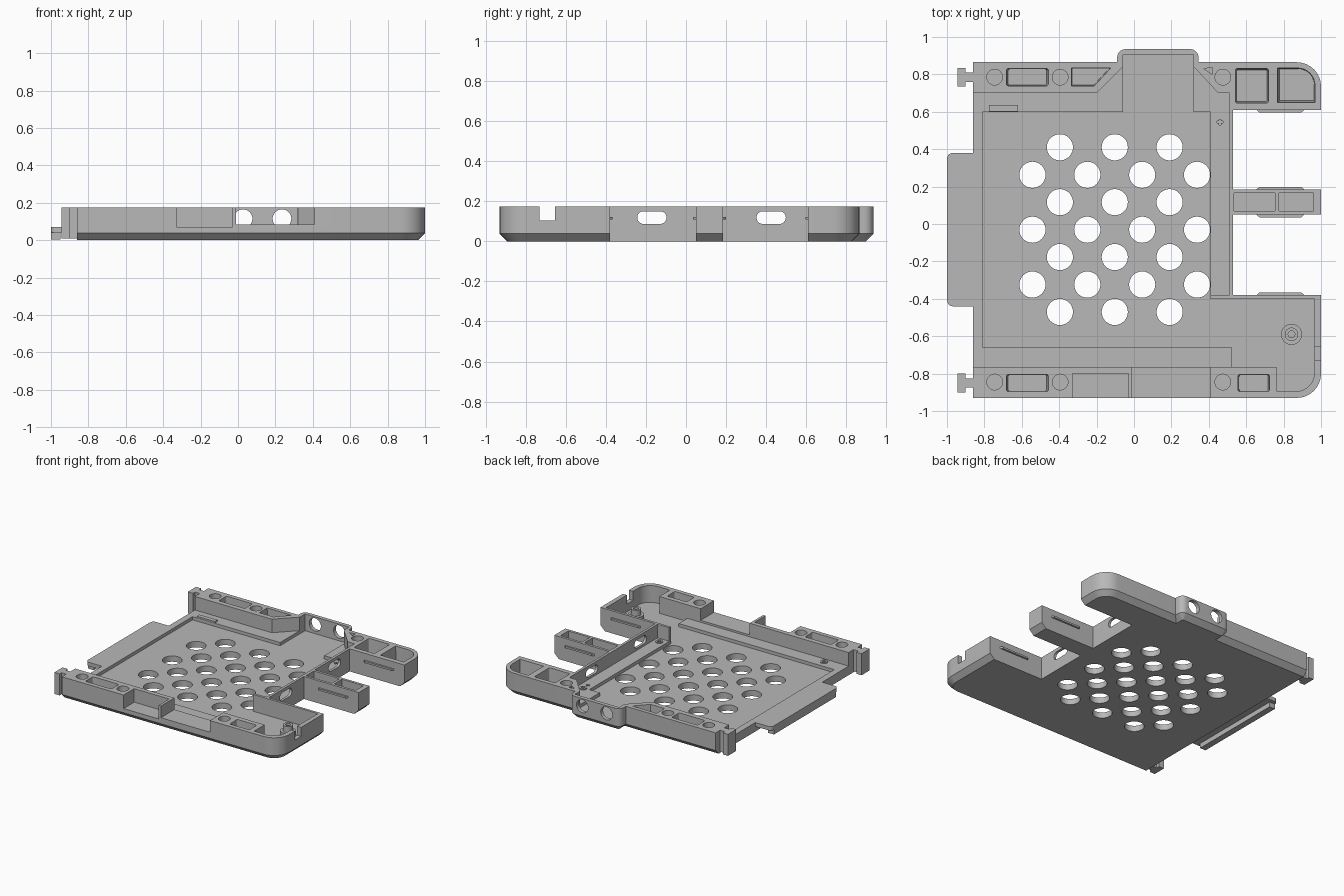
import bpy, bmesh, math
from mathutils import Vector, Matrix

cube = bpy.data.objects.get("Cube")
if cube:
    bpy.data.objects.remove(cube, do_unlink=True)

grey = bpy.data.materials.new("plain grey")
grey.use_nodes = True
GREY = (0.48, 0.48, 0.48, 1)
grey.diffuse_color = GREY
grey.node_tree.nodes["Principled BSDF"].inputs["Base Color"].default_value = GREY

TOP, SHELF, FLOOR, HIGH = 0.175, 0.07, 0.045, 0.3
# prism axes: local z turned to point along x or y
ALONG_X = Matrix(((0, 0, 1), (1, 0, 0), (0, 1, 0))).to_4x4()
ALONG_Y = Matrix(((1, 0, 0), (0, 0, -1), (0, 1, 0))).to_4x4()


def rounded(points, steps=8):
    """Polygon from (x, y) or (x, y, radius) corners."""
    out = []
    for i, p in enumerate(points):
        c = Vector(p[:2])
        if len(p) == 2:
            out.append(c)
            continue
        a = (Vector(points[i - 1][:2]) - c).normalized()
        b = (Vector(points[(i + 1) % len(points)][:2]) - c).normalized()
        centre = c + (a + b) * p[2]
        for k in range(steps + 1):
            t = k / steps * math.pi / 2
            out.append(centre - b * p[2] * math.cos(t) - a * p[2] * math.sin(t))
    return out


def rect(x0, x1, y0, y1, r=0):
    pts = [(x0, y0), (x1, y0), (x1, y1), (x0, y1)]
    return rounded([(*p, r) for p in pts]) if r else rounded(pts)


def circle(x, y, r, n=32):
    return [Vector((x + r * math.cos(k * math.tau / n), y + r * math.sin(k * math.tau / n)))
            for k in range(n)]


def prism(bm, pts, z0, z1, matrix=None, taper=1.0):
    """Extruded polygon; taper shrinks its lower end."""
    mid = sum(pts, Vector((0, 0))) / len(pts)
    low = [bm.verts.new((*(mid + (p - mid) * taper), z0)) for p in pts]
    high = [bm.verts.new((*p, z1)) for p in pts]
    bm.faces.new(low[::-1])
    bm.faces.new(high)
    for i in range(len(pts)):
        j = (i + 1) % len(pts)
        bm.faces.new((low[i], low[j], high[j], high[i]))
    if matrix:
        bmesh.ops.transform(bm, matrix=matrix, verts=low + high)


def finish(name, bm):
    bmesh.ops.recalc_face_normals(bm, faces=bm.faces)
    mesh = bpy.data.meshes.new(name)
    bm.to_mesh(mesh)
    bm.free()
    ob = bpy.data.objects.new(name, mesh)
    bpy.context.collection.objects.link(ob)
    mesh.materials.append(grey)
    return ob


def part(name, *prisms):
    bm = bmesh.new()
    for args in prisms:
        prism(bm, *args)
    return finish(name, bm)


def activate(ob):
    bpy.ops.object.select_all(action='DESELECT')
    bpy.context.view_layer.objects.active = ob
    ob.select_set(True)


def cut(ob, *prisms):
    cutter = part("cutter", *prisms)
    cutter.hide_render = True
    mod = ob.modifiers.new("cut", 'BOOLEAN')
    mod.operation, mod.solver, mod.object = 'DIFFERENCE', 'EXACT', cutter
    activate(ob)
    bpy.ops.object.modifier_apply(modifier=mod.name)
    bpy.data.objects.remove(cutter, do_unlink=True)


# Tray body: one outline with three arms and a rear bulge
outline = rounded([
    (-0.86, -0.93), (1, -0.93, 0.13), (1, -0.38), (0.53, -0.38), (0.53, 0.05), (1, 0.05),
    (1, 0.185), (0.53, 0.185), (0.53, 0.61), (1, 0.61), (1, 0.865, 0.13), (0.345, 0.865),
    (0.345, 0.935, 0.045), (-0.09, 0.935, 0.045), (-0.09, 0.865), (-0.86, 0.865)])
bm = bmesh.new()
prism(bm, outline, 0, TOP)
bmesh.ops.recalc_face_normals(bm, faces=bm.faces)


def on_outer_rim(e):
    m = (e.verts[0].co + e.verts[1].co) / 2
    return all(v.co.z < 0.001 for v in e.verts) and (m.x > 0.99 or abs(m.y) > 0.735)


# Chamfer under the front, rear and right rims
bmesh.ops.bevel(bm, geom=[e for e in bm.edges if on_outer_rim(e)], offset=0.038,
                offset_type='OFFSET', segments=1, affect='EDGES', clamp_overlap=False)
body = finish("tray_body", bm)

# Open interior down to the shelf, then the deeper floor with bay and channel
cut(body, (rounded([
    (-0.95, -0.765), (0.53, -0.765), (0.53, -0.45), (0.41, -0.45), (0.41, -0.38), (0.51, -0.38),
    (0.51, 0.7), (0.45, 0.7), (0.32, 0.84), (-0.06, 0.84), (-0.2, 0.7), (-0.95, 0.7)]),
    SHELF, HIGH))
cut(body, (rounded([
    (-0.81, -0.66), (0.525, -0.66), (0.525, -0.766), (0.765, -0.766), (0.765, -0.895),
    (0.965, -0.895, 0.1), (0.965, -0.4), (0.409, -0.4), (0.409, 0.6), (0.319, 0.6),
    (0.319, 0.905), (-0.059, 0.905), (-0.059, 0.6), (-0.81, 0.6)]), FLOOR, HIGH))

# Front rail: pocket open to the front, and a low sill
cut(body, (rect(-0.33, -0.03, -1, -0.8), SHELF, HIGH))
cut(body, (rect(-0.01, 0.41, -1, -0.75), 0.085, HIGH))

# Pockets and round sockets in the rails and arms
pockets = [rect(-0.69, -0.45, y - 0.05, y + 0.05, 0.012) for y in (0.785, -0.85)]
pockets += [
    rect(0.55, 0.73, -0.9, -0.8, 0.012),
    rounded([(-0.34, 0.735), (-0.21, 0.735), (-0.115, 0.838), (-0.34, 0.838)]),
    rect(0.535, 0.725, 0.64, 0.838, 0.012),
    rounded([(0.757, 0.64), (0.972, 0.64), (0.972, 0.838, 0.1), (0.757, 0.838)])]
cut(body, *[(p, FLOOR, HIGH, None, 0.86) for p in pockets])
cut(body, *[(rect(x0, x1, 0.07, 0.165), FLOOR, HIGH) for x0, x1 in ((0.535, 0.755), (0.775, 0.96))])
cut(body, *[(circle(x, y, 0.042), SHELF, HIGH)
            for x in (-0.745, -0.395, 0.475) for y in (0.785, -0.845)])
cut(body, (rounded([(0.375, 0.83), (0.42, 0.8), (0.42, 0.838)]), SHELF, HIGH))

# Staggered round perforations in the floor
PITCH = 0.1467
holes = []
for col in range(7):
    count, start = (4, 0.41) if col % 2 else (3, 0.263)
    holes += [(circle(-0.543 + col * PITCH, start - row * 2 * PITCH, 0.07), -0.1, HIGH)
              for row in range(count)]
cut(body, *holes)

# Side slots, rear round openings and the notch in the bay wall
cut(body, *[(rect(y - 0.073, y + 0.073, 0.087, 0.15, 0.031), 0.48, 0.545, ALONG_X)
            for y in (-0.17, 0.425)])
cut(body, *[(circle(x, 0.115, 0.05), -1, -0.88, ALONG_Y) for x in (0.027, 0.235)])
cut(body, (rect(0.93, 1.1, -0.73, -0.655), 0.105, HIGH))
# Cross-shaped mark in the right shelf
cut(body, (rect(0.445, 0.475, 0.54, 0.55), 0.05, 0.1))
cut(body, (rect(0.455, 0.465, 0.53, 0.56), 0.05, 0.1))

# Left flap with a hooked lip
flap = part("left_flap", (rounded([(-0.86, -0.44), (-0.86, 0.38), (-0.999, 0.38, 0.03),
                                   (-0.999, -0.44, 0.03)]), 0.04, SHELF))
lip = part("flap_lip", (rect(-0.999, -0.95, -0.41, 0.35), 0.003, 0.042))

parts = [body, flap, lip]
# T-shaped hooks on the left ends of the rails
for label, y in (("rear", 0.785), ("front", -0.85)):
    parts.append(part(label + "_hook", (rounded([
        (-0.86, y - 0.025), (-0.86, y + 0.025), (-0.9, y + 0.025), (-0.9, y + 0.05),
        (-0.945, y + 0.05), (-0.945, y - 0.05), (-0.9, y - 0.05), (-0.9, y - 0.025)]),
        0.008, TOP)))

# Thin snap ribs on the sides of the arms
for i, (y, side) in enumerate(((-0.38, 1), (0.05, -1), (0.185, 1), (0.61, -1))):
    parts.append(part(f"snap_rib_{i + 1}", (rounded([
        (0.655, y), (0.91, y), (0.895, y + side * 0.014), (0.67, y + side * 0.014)]),
        0.108, 0.122)))


def boss(name, x, y, r, hole, z0, z1):
    ob = part(name, (circle(x, y, r), z0, z1))
    cut(ob, (circle(x, y, hole), z0 + 0.005, z1 + 0.1))
    parts.append(ob)


# Screw bosses, bay post and the small pad on the rear shelf
for i, (x, y) in enumerate(((-0.68, -0.72), (0.455, 0.61), (0.46, -0.33))):
    boss(f"screw_boss_{i + 1}", x, y, 0.026, 0.012, SHELF - 0.01, SHELF + 0.008)
boss("bay_post_base", 0.842, -0.59, 0.056, 0.03, FLOOR - 0.005, 0.085)
boss("bay_post", 0.842, -0.59, 0.036, 0.018, FLOOR - 0.005, 0.13)
parts.append(part("shelf_pad", (rect(-0.775, -0.62, 0.602, 0.635), SHELF - 0.01, SHELF + 0.012)))

for ob in parts:
    activate(ob)
    bpy.ops.object.shade_smooth_by_angle(angle=math.radians(30))
